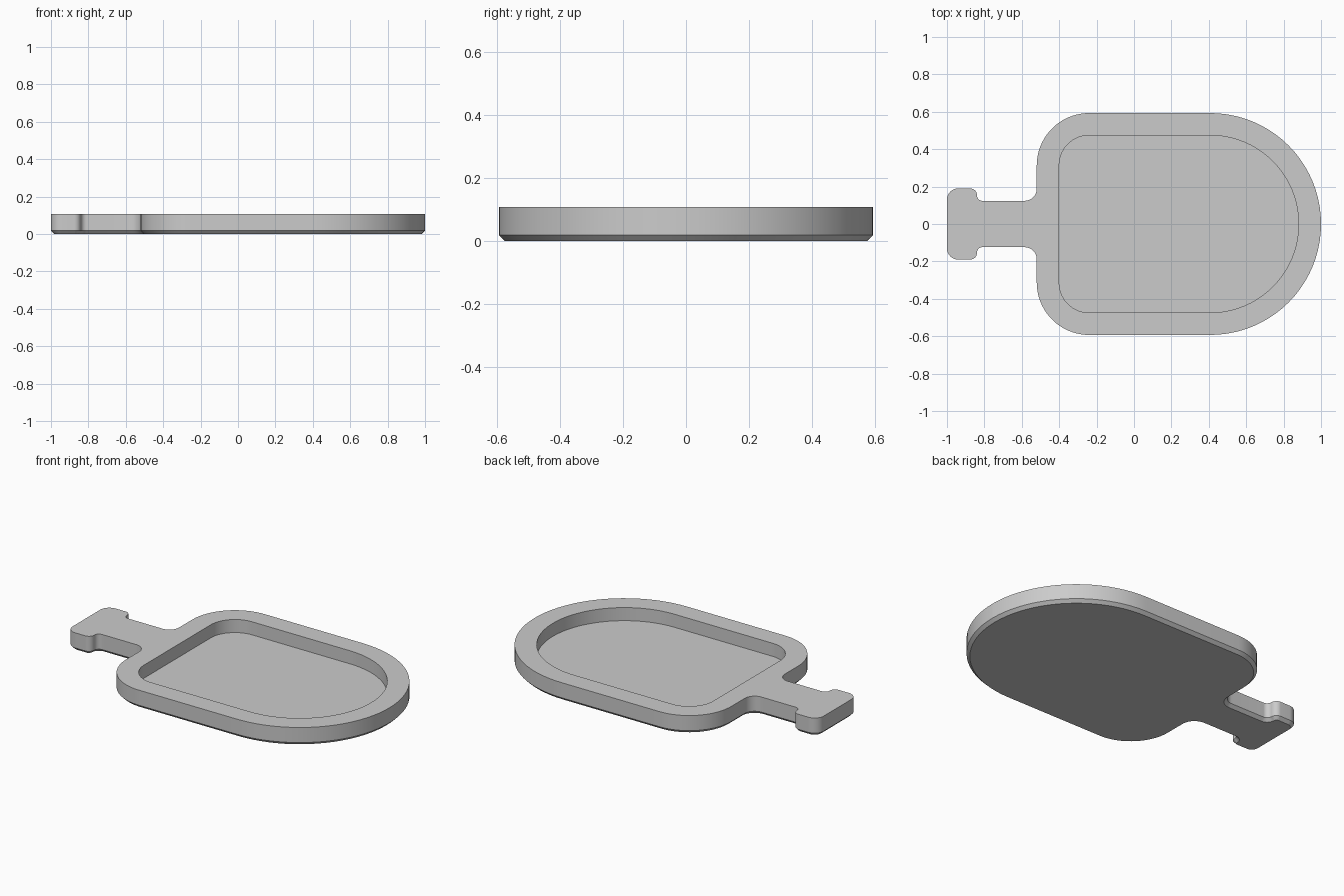
import bpy
import bmesh
import math
from mathutils import Vector

cube = bpy.data.objects.get("Cube")
if cube:
    bpy.data.objects.remove(cube, do_unlink=True)

HEIGHT, FLOOR, CHAMFER = 0.108, 0.03, 0.018


def rounded_outline(corners, inset=0.0, steps=20):
    """Counter-clockwise polygon with rounded corners (x, y, radius), moved inward by inset."""
    points = []
    for i, (x, y, r) in enumerate(corners):
        p = Vector((x, y))
        to_prev = (Vector(corners[i - 1][:2]) - p).normalized()
        to_next = (Vector(corners[(i + 1) % len(corners)][:2]) - p).normalized()
        centre = p + (to_prev + to_next) * r
        turn = 1 if to_next.cross(to_prev) > 0 else -1   # convex or concave
        for s in range(steps + 1):
            a = s / steps * math.pi / 2
            normal = -to_next * math.cos(a) - to_prev * math.sin(a)
            points.append(centre + normal * (r - turn * inset))
    return points


def mirrored(half):
    """Complete a half outline, listed from the handle tip to the round end on -y."""
    return half + [(x, -y, r) for x, y, r in reversed(half)]


# Outlines: tip, neck, shoulder, round end
board = mirrored([(-1, -0.19, 0.06), (-0.84, -0.19, 0.035), (-0.84, -0.124, 0.03),
                  (-0.52, -0.124, 0.065), (-0.52, -0.593, 0.28), (1, -0.593, 0.592)])
pocket = mirrored([(-0.40, -0.474, 0.16), (0.88, -0.474, 0.473)])

bm = bmesh.new()


def ring(points, z):
    return [bm.verts.new((p.x, p.y, z)) for p in points]


def bridge(lower, upper):
    n = len(lower)
    for i in range(n):
        j = (i + 1) % n
        bm.faces.new((lower[i], lower[j], upper[j], upper[i]))


# Underside, chamfer and outer wall
base = ring(rounded_outline(board, CHAMFER), 0)
edge = ring(rounded_outline(board), CHAMFER)
top = ring(rounded_outline(board), HEIGHT)
bm.faces.new(base[::-1])
bridge(base, edge)
bridge(edge, top)

# Recessed floor and its wall
floor = ring(rounded_outline(pocket), FLOOR)
lip = ring(rounded_outline(pocket), HEIGHT)
bm.faces.new(floor)
bridge(lip, floor)

# Flat rim between the wall and the recess
rim_edges = [bm.edges.get((loop[i - 1], loop[i])) for loop in (top, lip) for i in range(len(loop))]
bmesh.ops.triangle_fill(bm, edges=rim_edges, use_beauty=True, normal=(0, 0, 1))
bmesh.ops.recalc_face_normals(bm, faces=bm.faces[:])

mesh = bpy.data.meshes.new("tray_with_handle")
bm.to_mesh(mesh)
bm.free()
tray = bpy.data.objects.new("tray_with_handle", mesh)
bpy.context.collection.objects.link(tray)

# Plain grey material
grey = bpy.data.materials.new("light_grey")
grey.use_nodes = True
colour = (0.6, 0.6, 0.6, 1)
grey.diffuse_color = colour
grey.node_tree.nodes["Principled BSDF"].inputs["Base Color"].default_value = colour
mesh.materials.append(grey)

# Smooth curves, crisp edges
bpy.ops.object.select_all(action='DESELECT')
tray.select_set(True)
bpy.context.view_layer.objects.active = tray
bpy.ops.object.shade_smooth_by_angle(angle=math.radians(30))
